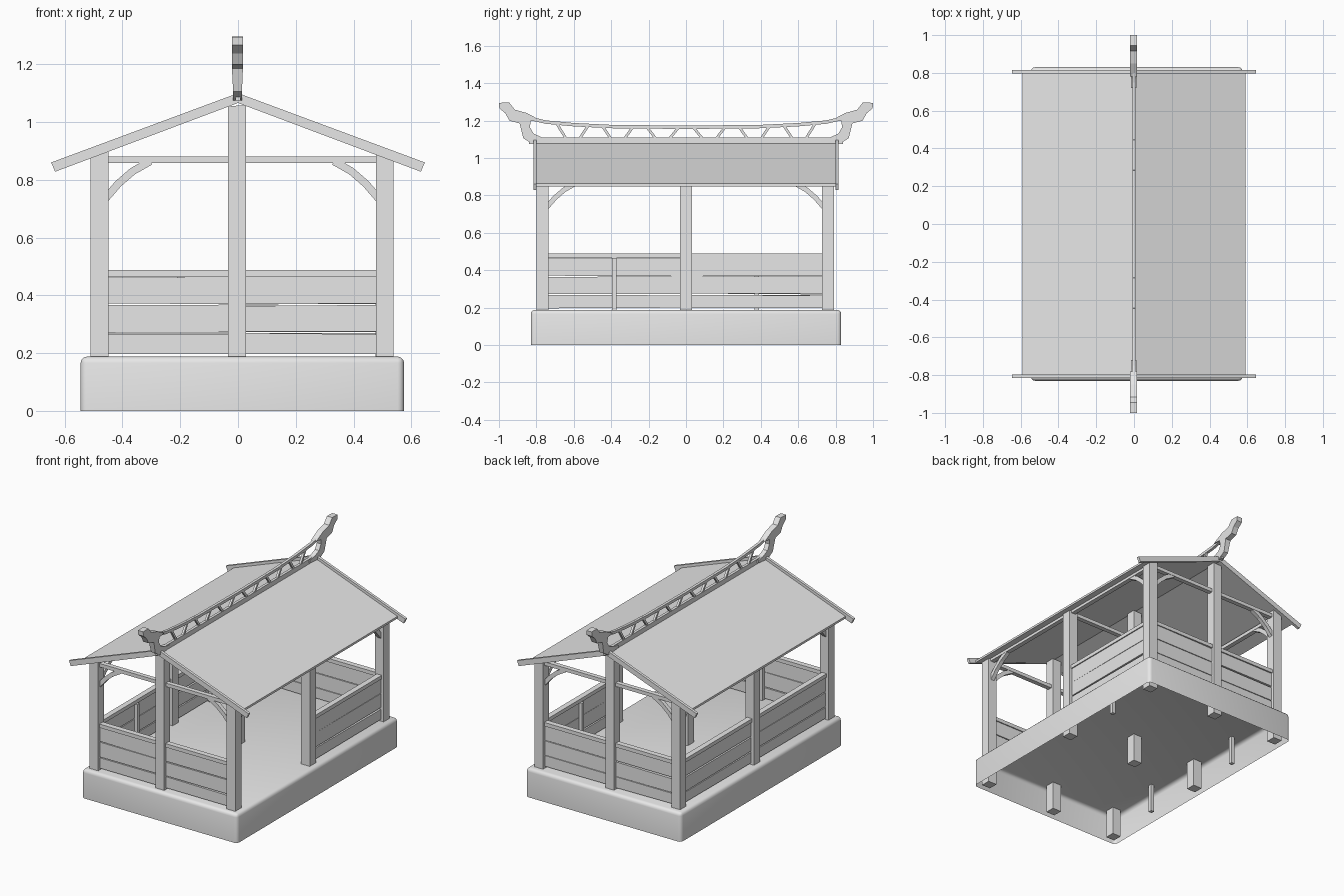
import bpy, bmesh, math, random
from mathutils import Vector

random.seed(4)
cube = bpy.data.objects.get("Cube")
if cube:
    bpy.data.objects.remove(cube, do_unlink=True)

grey = bpy.data.materials.new("plain_grey")
grey.use_nodes = True
grey.diffuse_color = (0.8, 0.8, 0.8, 1)
grey.node_tree.nodes["Principled BSDF"].inputs["Base Color"].default_value = (0.8, 0.8, 0.8, 1)


def finish(name, bm):
    bmesh.ops.recalc_face_normals(bm, faces=bm.faces)
    mesh = bpy.data.meshes.new(name)
    bm.to_mesh(mesh)
    bm.free()
    obj = bpy.data.objects.new(name, mesh)
    bpy.context.collection.objects.link(obj)
    mesh.materials.append(grey)
    return obj


def box_bm(lo, hi):
    bm = bmesh.new()
    bmesh.ops.create_cube(bm, size=1)
    for v in bm.verts:
        v.co = Vector([l + (h - l) * (c + 0.5) for l, h, c in zip(lo, hi, v.co)])
    return bm


def box(name, lo, hi):
    return finish(name, box_bm(lo, hi))


def plate(name, outline, axis, centre, thick):
    """Extrude a flat outline: (x, z) along y, or (y, z) along x."""
    bm = bmesh.new()
    place = (lambda a, z, t: (t, a, z)) if axis == "x" else (lambda a, z, t: (a, t, z))
    face = bm.faces.new([bm.verts.new(place(a, z, centre - thick / 2)) for a, z in outline])
    ext = bmesh.ops.extrude_face_region(bm, geom=[face])
    moved = [g for g in ext["geom"] if isinstance(g, bmesh.types.BMVert)]
    bmesh.ops.translate(bm, verts=moved, vec=place(0, 0, thick))
    return finish(name, bm)


def strip(name, path, width, axis, centre, thick):
    """Bar of constant width following a path."""
    pts = [Vector(p) for p in path]
    left, right = [], []
    for i, p in enumerate(pts):
        d = (pts[min(i + 1, len(pts) - 1)] - pts[max(i - 1, 0)]).normalized()
        n = Vector((-d.y, d.x)) * width / 2
        left.append(p + n)
        right.append(p - n)
    return plate(name, left + right[::-1], axis, centre, thick)


SLOPE = 0.372
XS = {"right": -0.48, "centre": -0.004, "left": 0.508}
YS = {"front": -0.767, "middle": 0.0, "back": 0.759}
HALF = 0.031


def under_roof(x):
    return 1.068 - SLOPE * abs(x)


# Hollow base with rounded edges, open underneath
bm = box_bm((-0.545, -0.83, 0), (0.575, 0.83, 0.188))
bmesh.ops.delete(bm, geom=[f for f in bm.faces if f.normal.z < -0.5], context="FACES_ONLY")
edges = [e for e in bm.edges if max(v.co.z for v in e.verts) > 0.1]
bmesh.ops.bevel(bm, geom=edges, offset=0.022, segments=3, profile=0.5, affect="EDGES")
base = finish("base", bm)
bpy.context.view_layer.objects.active = base
base.select_set(True)
bpy.ops.object.shade_smooth_by_angle(angle=math.radians(50))
base.select_set(False)

# Nine posts, cut off along the roof slope
for xn, x in XS.items():
    for yn, y in YS.items():
        bm = box_bm((x - HALF, y - HALF, 0.004), (x + HALF, y + HALF, 1))
        for v in bm.verts:
            if v.co.z > 0.5:
                v.co.z = under_roof(v.co.x)
        finish(f"{yn}_{xn}_post", bm)

# Tie beams across and wall plates along the sides
for yn, y in YS.items():
    box(f"{yn}_tie_beam", (XS["right"], y - 0.015, 0.858), (XS["left"], y + 0.015, 0.881))
for xn in ("right", "left"):
    x = XS[xn]
    box(f"{xn}_wall_plate", (x - 0.015, YS["front"], 0.856), (x + 0.015, YS["back"], 0.878))


# Curved corner braces
def brace(name, start, sign, axis, centre):
    path = [(start + sign * a, z) for a, z in
            ((-0.01, 0.735), (0.035, 0.787), (0.085, 0.83), (0.145, 0.864))]
    strip(name, path, 0.026, axis, centre, 0.026)


for xn, sx in (("right", 1), ("left", -1)):
    for yn, sy in (("front", 1), ("back", -1)):
        x, y = XS[xn], YS[yn]
        brace(f"{yn}_{xn}_cross_brace", x + sx * HALF, sx, "y", y)
        brace(f"{yn}_{xn}_side_brace", y + sy * HALF, sy, "x", x)


# Railing panels of three boards with a cap
def panel(name, axis, a0, a1, centre):
    seams = (0.196, 0.27, 0.368, 0.466)
    for i in range(3):
        lo, hi = seams[i] + 0.003, seams[i + 1] - 0.003
        j = [random.uniform(-0.003, 0.003) for k in range(4)]
        plate(f"{name}_board_{i + 1}", [(a0, lo + j[0]), (a1, lo + j[1]),
              (a1, hi + j[2]), (a0, hi + j[3])], axis, centre, 0.022)
    plate(f"{name}_cap", [(a0, 0.464), (a1, 0.464), (a1, 0.488), (a0, 0.488)],
          axis, centre, 0.036)


for yn in ("front", "back"):
    panel(f"{yn}_right_panel", "y", XS["right"] + HALF, XS["centre"] - HALF, YS[yn])
    panel(f"{yn}_left_panel", "y", XS["centre"] + HALF, XS["left"] - HALF, YS[yn])

# Side panels with an inner stud; the front half of the left side is the entrance
for xn, y0, y1 in (("right", "front", "middle"), ("right", "middle", "back"),
                   ("left", "middle", "back")):
    a0, a1, x = YS[y0] + HALF, YS[y1] - HALF, XS[xn]
    panel(f"{xn}_{y0}_panel", "x", a0, a1, x)
    inner = x + 0.02 * (1 if x < 0 else -1)
    mid = (a0 + a1) / 2
    box(f"{xn}_{y0}_stud", (inner - 0.012, mid - 0.012, 0.004), (inner + 0.012, mid + 0.012, 0.465))

# Roof slabs and gable boards
eave = 0.59
plate("roof", [(-eave, 1.082 - SLOPE * eave), (0, 1.082), (eave, 1.082 - SLOPE * eave),
               (eave, 1.068 - SLOPE * eave), (0, 1.068), (-eave, 1.068 - SLOPE * eave)],
      "y", 0, 1.61)
for yn, y in (("front", -0.807), ("back", 0.807)):
    plate(f"{yn}_gable_board", [(-0.647, 0.86), (0, 1.1), (0.647, 0.86), (0.633, 0.828),
                                (0, 1.066), (-0.633, 0.828)], "y", y, 0.018)

# Ridge ornament: two rails, slanted struts and upswept ends
strip("ridge_lower_rail", [(-0.84, 1.092), (0.84, 1.092)], 0.034, "x", 0, 0.018)
half_rail = [(0.85, 1.215), (0.75, 1.192), (0.6, 1.178), (0.4, 1.168)]
strip("ridge_upper_rail", [(-y, z) for y, z in half_rail] + [(0, 1.164)] + half_rail[::-1],
      0.018, "x", 0, 0.018)
for i in range(6):
    for s in (-1, 1):
        c = s * (0.065 + 0.12 * i)
        lean = s * (0.026 if i % 2 else -0.026)
        top = 1.164 + 0.004 * i
        strip("ridge_strut", [(c - lean, 1.1), (c + lean, top)], 0.014, "x", 0, 0.014)

finial = [(0.82, 1.075), (0.87, 1.105), (0.89, 1.185), (0.945, 1.2), (0.965, 1.238),
          (0.998, 1.266), (1.0, 1.295), (0.945, 1.296), (0.915, 1.258), (0.85, 1.24),
          (0.78, 1.202), (0.83, 1.198), (0.835, 1.165), (0.815, 1.13), (0.77, 1.11),
          (0.72, 1.102), (0.72, 1.085)]
for name, s in (("front", -1), ("back", 1)):
    end = plate(f"{name}_ridge_end", [(s * y, z) for y, z in finial], "x", -0.002, 0.038)
    for v in end.data.vertices:
        if v.co.z < 1.18:
            v.co.x *= 0.8
